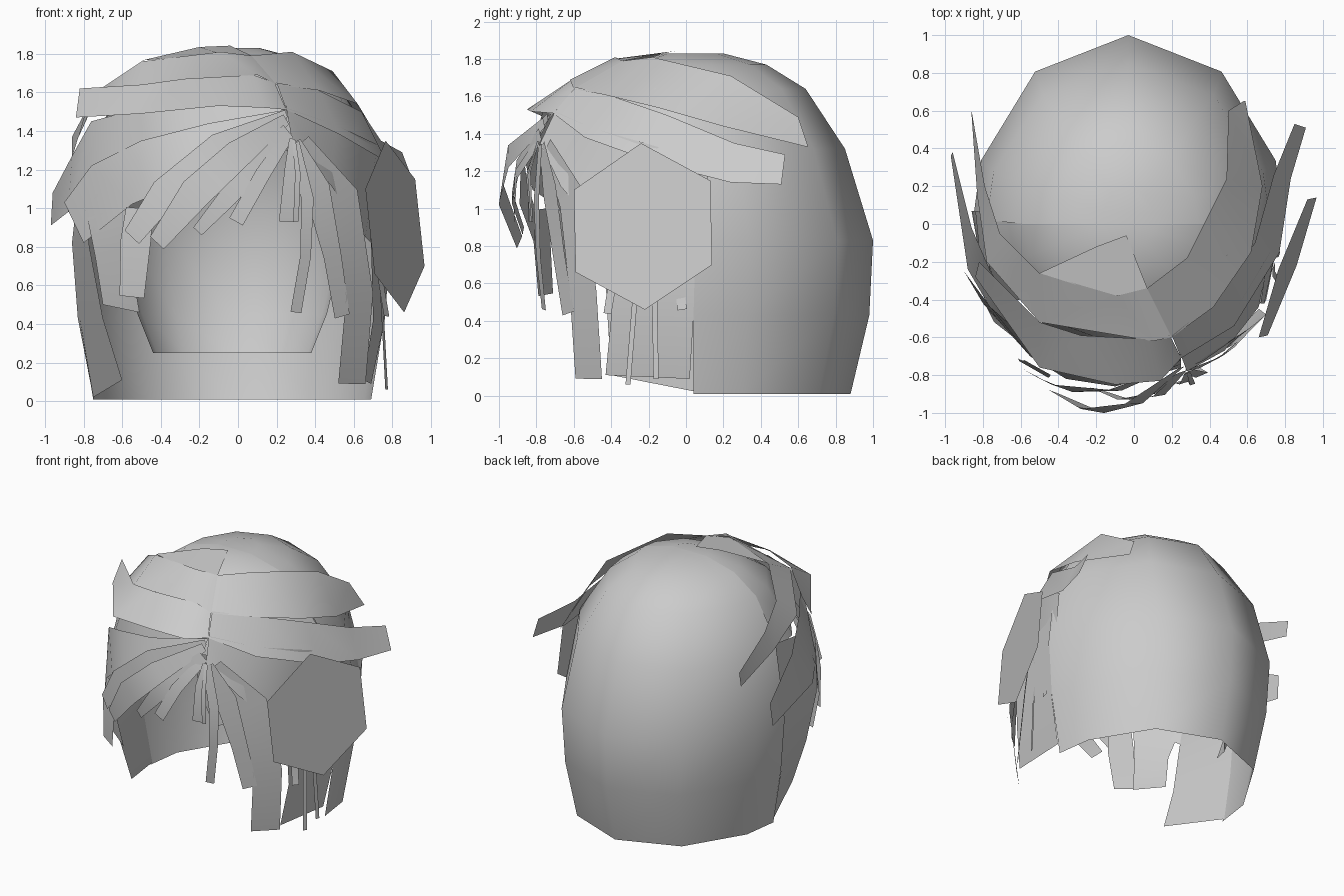
import bpy, bmesh
from math import radians, cos, sin
from mathutils import Vector

HEAD = Vector((-0.03, 0.1, 0.8))


def finish(name, bm):
    """Turn faces away from the head centre and make a smooth object."""
    bm.normal_update()
    for f in bm.faces:
        if f.normal.dot(f.calc_center_median() - HEAD) < 0:
            f.normal_flip()
        f.smooth = True
    me = bpy.data.meshes.new(name)
    bm.to_mesh(me)
    bm.free()
    ob = bpy.data.objects.new(name, me)
    bpy.context.collection.objects.link(ob)
    return ob


def loft(name, rows, cap=False):
    bm = bmesh.new()
    vs = [[bm.verts.new(p) for p in r] for r in rows]
    for a, b in zip(vs, vs[1:]):
        for i in range(len(a) - 1):
            bm.faces.new([a[i], a[i + 1], b[i + 1], b[i]])
    if cap:
        bm.faces.new(vs[-1])
    bmesh.ops.remove_doubles(bm, verts=bm.verts, dist=0.0005)
    return finish(name, bm)


def half_shell(name, levels, cap):
    """Half-round shell: each level is z, half width, far y, open-edge y."""
    angles = [radians(a) for a in (0, 18, 53, 90, 127, 162, 180)]
    rows = [[(-0.03 + hw * cos(a), y0 + (yb - y0) * sin(a), z) for a in angles]
            for z, hw, yb, y0 in levels]
    return loft(name, rows, cap)


def strip(name, upper, lower):
    return loft(name, [upper, lower])


def strand(name, path, *widths):
    """Flat lock along a path, its width lying around the head."""
    a, b = [], []
    pts = [Vector(p) for p in path]
    n = len(pts) - 1
    for i, p in enumerate(pts):
        d = pts[min(i + 1, n)] - pts[max(i - 1, 0)]
        out = Vector((p.x - HEAD.x, p.y - HEAD.y, 0))
        w = widths[min(i, len(widths) - 1)]
        s = d.cross(out).normalized() * w / 2
        a.append(p + s)
        b.append(p - s)
    return loft(name, [a, b])


# Back hair, the front scalp under the bands, and the inner lining
half_shell("back_hair", [
    (.01, .72, .88, .04), (.43, .79, .98, .04), (.83, .82, 1.0, .04),
    (1.32, .75, .85, .02), (1.64, .55, .64, .0), (1.77, .37, .43, .0),
    (1.83, .14, .2, .0)], True)
half_shell("front_scalp", [
    (.95, .79, .0, .04), (1.2, .76, -.58, .03), (1.32, .75, -.67, .02), (1.5, .63, -.66, .01),
    (1.64, .55, -.54, .0), (1.77, .37, -.32, .0), (1.83, .14, -.12, .0)][2:], True)
half_shell("inner_lining", [
    (.25, .41, .68, .35), (.45, .49, .74, .33), (.9, .6, .8, .3),
    (1.3, .5, .65, .25)], False)

# Crown flap above the parting
strip("crown_flap",
      [(-.5, -.26, 1.765), (-.2, -.12, 1.835), (-.04, -.06, 1.842)],
      [(-.5, -.26, 1.765), (-.09, -.39, 1.8), (.07, -.34, 1.79)])

# Swept bands, left of the parting
strip("band_left_1",
      [(.07, -.34, 1.79), (-.09, -.38, 1.81), (-.5, -.26, 1.76),
       (-.71, -.05, 1.62), (-.79, .2, 1.5), (-.86, .6, 1.37)],
      [(.2, -.6, 1.64), (.1, -.62, 1.69), (-.5, -.52, 1.63),
       (-.78, -.2, 1.48), (-.83, .15, 1.36), (-.86, .58, 1.26)])
strip("band_left_2",
      [(.19, -.59, 1.65), (.08, -.61, 1.69), (-.28, -.59, 1.67),
       (-.5, -.52, 1.64), (-.82, -.2, 1.62)],
      [(.25, -.71, 1.51), (.14, -.83, 1.52), (-.1, -.85, 1.53),
       (-.5, -.76, 1.49), (-.84, -.28, 1.47)])
strip("band_left_3",
      [(.25, -.69, 1.53), (-.15, -.76, 1.54), (-.5, -.64, 1.52),
       (-.76, -.25, 1.45), (-.86, -.02, 1.27), (-.96, .38, 1.08)],
      [(.25, -.73, 1.48), (-.15, -.8, 1.4), (-.5, -.66, 1.25),
       (-.74, -.48, 1.05), (-.88, -.24, .98), (-.97, .36, .91)])
strip("fringe_sheet_left",
      [(.25, -.72, 1.51), (-.15, -.8, 1.44), (-.5, -.67, 1.35),
       (-.76, -.44, 1.22), (-.9, -.25, 1.03)],
      [(.25, -.76, 1.42), (-.1, -.86, 1.25), (-.36, -.82, 1.1),
       (-.55, -.7, 1.02), (-.8, -.42, .82)])

# Swept bands, right of the parting
strip("band_right_1",
      [(.07, -.34, 1.79), (.28, -.18, 1.81), (.49, .24, 1.71),
       (.5, .6, 1.49), (.58, .65, 1.34)],
      [(.2, -.6, 1.64), (.42, -.44, 1.61), (.62, -.15, 1.54),
       (.68, .2, 1.44), (.59, .65, 1.33)])
strip("band_right_2",
      [(.2, -.59, 1.65), (.42, -.42, 1.61), (.64, -.1, 1.5),
       (.74, .26, 1.35), (.85, .53, 1.29)],
      [(.25, -.71, 1.51), (.53, -.54, 1.38), (.77, -.15, 1.24),
       (.83, .24, 1.14), (.91, .51, 1.13)])
strip("band_right_3",
      [(.25, -.7, 1.52), (.51, -.5, 1.43), (.72, -.15, 1.33), (.76, .12, 1.2)],
      [(.28, -.78, 1.35), (.48, -.67, 1.12), (.66, -.44, .85), (.76, .06, .75)])

# Fringe locks fanning out from the parting: path, then widths
for i, (path, *widths) in enumerate([
    ([(.25, -.74, 1.49), (-.1, -.88, 1.33), (-.38, -.87, 1.08), (-.55, -.79, .85)], .04, .12, .16, .11),
    ([(.25, -.76, 1.46), (.0, -.95, 1.28), (-.22, -.99, 1.08), (-.42, -.89, .82)], .06, .15, .17, .1),
    ([(.26, -.78, 1.4), (.08, -.9, 1.22), (-.05, -.93, 1.06), (-.21, -.87, .88)], .08, .12, .1, .06),
    ([(.25, -.79, 1.36), (.13, -.91, 1.18), (-.01, -.92, .93)], .06, .08),
    ([(.28, -.79, 1.36), (.27, -.84, 1.2), (.25, -.83, .93)], .03, .06, .08),
    ([(.29, -.79, 1.35), (.31, -.85, 1.18), (.3, -.83, .93)], .02, .03),
    ([(.29, -.78, 1.34), (.36, -.8, 1.05), (.35, -.79, .75), (.3, -.76, .46)], .06, .07, .06),
    ([(.29, -.77, 1.34), (.41, -.73, 1.1), (.49, -.68, .75), (.54, -.63, .44)], .08, .15, .11, .1),
    ([(.33, -.74, 1.34), (.54, -.61, 1.05), (.63, -.55, .55), (.59, -.52, .09)], .1, .22, .2),
]):
    strand(f"fringe_lock_{i + 1}", path, *widths)

# Hanging side locks
strand("temple_lock_left", [(-.51, -.76, 1.0), (-.53, -.77, .83), (-.55, -.75, .54)], .16, .18, .15)
strip("cheek_lock_left",
      [(-.78, -.44, .95), (-.74, -.52, .75), (-.7, -.5, .5)],
      [(-.56, -.68, 1.02), (-.56, -.66, .75), (-.51, -.62, .46)])
strip("side_lock_left",
      [(-.78, .06, 1.36), (-.84, .07, 1.0), (-.86, .07, .82), (-.83, .07, .43), (-.75, .06, .02)],
      [(-.76, -.3, 1.3), (-.79, -.42, 1.0), (-.77, -.44, .8), (-.7, -.42, .43), (-.6, -.4, .11)])
strip("side_lock_right",
      [(.74, .05, 1.2), (.79, .05, .8), (.76, .04, .42), (.69, .02, .09)],
      [(.67, -.42, 1.1), (.69, -.42, .8), (.7, -.4, .42), (.65, -.43, .11)])

# Six-sided hair ornament and its thin hanging ribbons
bm = bmesh.new()
bm.faces.new([bm.verts.new((.66 + .36 * (y + .6) - .1 * (z - 1.1), y, z)) for y, z in (
    (-.24, 1.35), (.13, 1.15), (.14, .7), (-.22, .46), (-.59, .66), (-.6, 1.1))])
finish("hair_ornament", bm)
for i, (y, y2, z2, w) in enumerate([
        (-.36, -.42, .44, .05), (-.22, -.31, .06, .03),
        (-.18, -.16, .09, .03), (-.06, -.02, .46, .05)]):
    strand(f"ornament_ribbon_{i + 1}",
           [(.74, y, .85), (.74, (y + y2) / 2, .62), (.77, y2, z2)], w)
